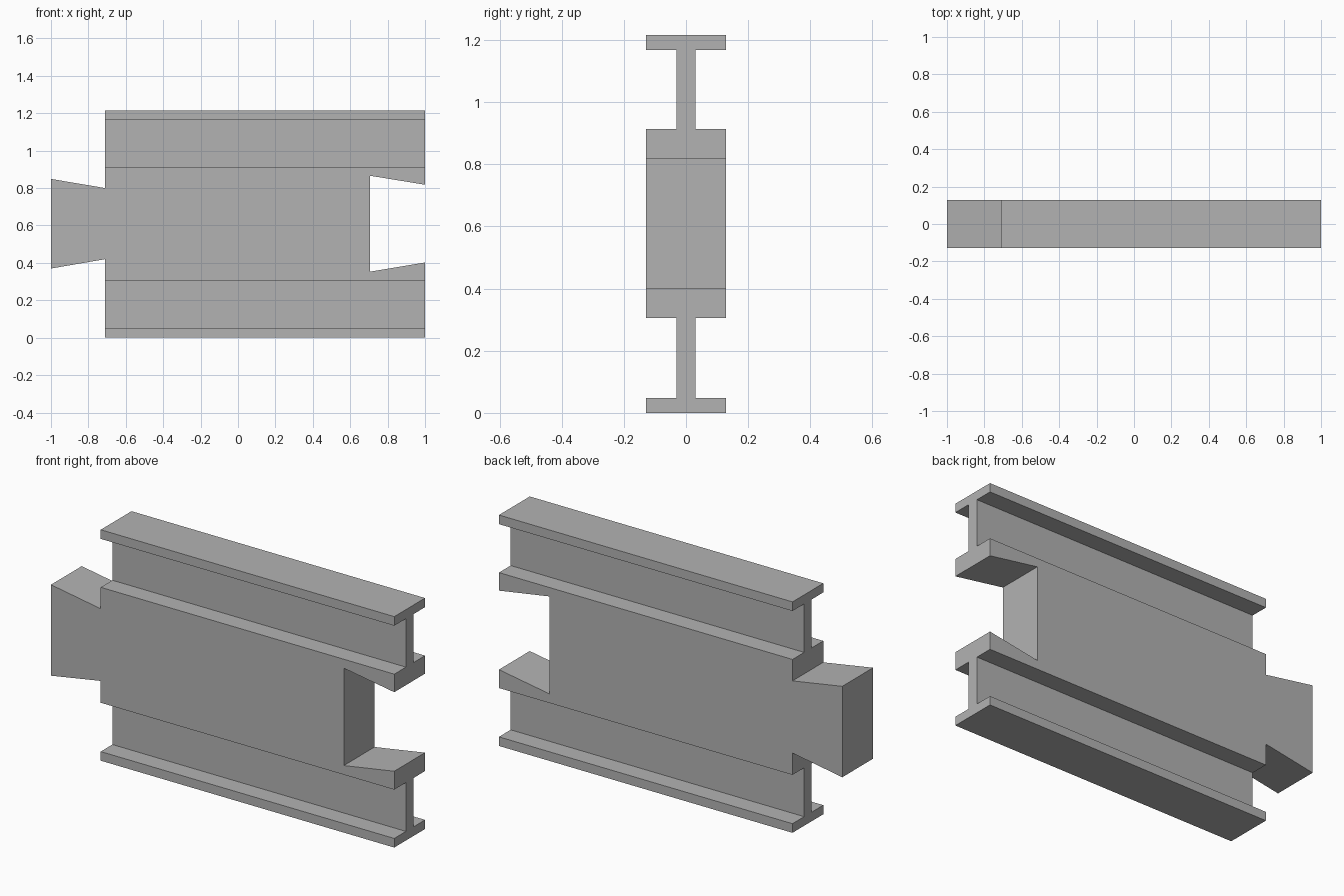
import bpy, bmesh
from mathutils import Vector

cube = bpy.data.objects.get("Cube")
if cube:
    bpy.data.objects.remove(cube, do_unlink=True)

GREY = (0.45, 0.45, 0.45, 1.0)
mat = bpy.data.materials.new("plain grey")
mat.use_nodes = True
mat.diffuse_color = GREY
mat.node_tree.nodes["Principled BSDF"].inputs["Base Color"].default_value = GREY

LEFT, RIGHT = -0.71, 1.0       # beam ends
HALF_Y = 0.128                 # half thickness of core and flanges
WEB_Y = 0.031                  # half thickness of the web
HEIGHT, FLANGE = 1.216, 0.048
CORE_LOW, CORE_HIGH = 0.305, 0.913


def extrude(name, points, direction):
    """Closed polygon swept along a direction into a flat-faced solid."""
    bm = bmesh.new()
    face = bm.faces.new([bm.verts.new(p) for p in points])
    swept = bmesh.ops.extrude_face_region(bm, geom=[face], use_keep_orig=True)
    moved = [g for g in swept["geom"] if isinstance(g, bmesh.types.BMVert)]
    bmesh.ops.translate(bm, verts=moved, vec=Vector(direction))
    bmesh.ops.recalc_face_normals(bm, faces=bm.faces[:])
    mesh = bpy.data.meshes.new(name)
    bm.to_mesh(mesh)
    bm.free()
    mesh.materials.append(mat)
    obj = bpy.data.objects.new(name, mesh)
    bpy.context.collection.objects.link(obj)
    return obj


# Core slab with a dovetail tongue on one end and a matching socket on the other
core = [(LEFT, CORE_LOW), (RIGHT, CORE_LOW), (RIGHT, 0.402), (0.706, 0.353),
        (0.706, 0.866), (RIGHT, 0.818), (RIGHT, CORE_HIGH), (LEFT, CORE_HIGH),
        (LEFT, 0.80), (-1.0, 0.849), (-1.0, 0.370), (LEFT, 0.420)]
extrude("dovetail_core", [(x, -HALF_Y, z) for x, z in core], (0, 2 * HALF_Y, 0))

# T-section rails: a thin web ending in a wide flange, above and below the core
for name, inner, outer, sign in (("top_rail", CORE_HIGH, HEIGHT, 1),
                                 ("bottom_rail", CORE_LOW, 0.0, -1)):
    neck = outer - sign * FLANGE
    half = [(WEB_Y, inner), (WEB_Y, neck), (HALF_Y, neck), (HALF_Y, outer)]
    section = half + [(-y, z) for y, z in reversed(half)]
    extrude(name, [(LEFT, y, z) for y, z in section], (RIGHT - LEFT, 0, 0))
